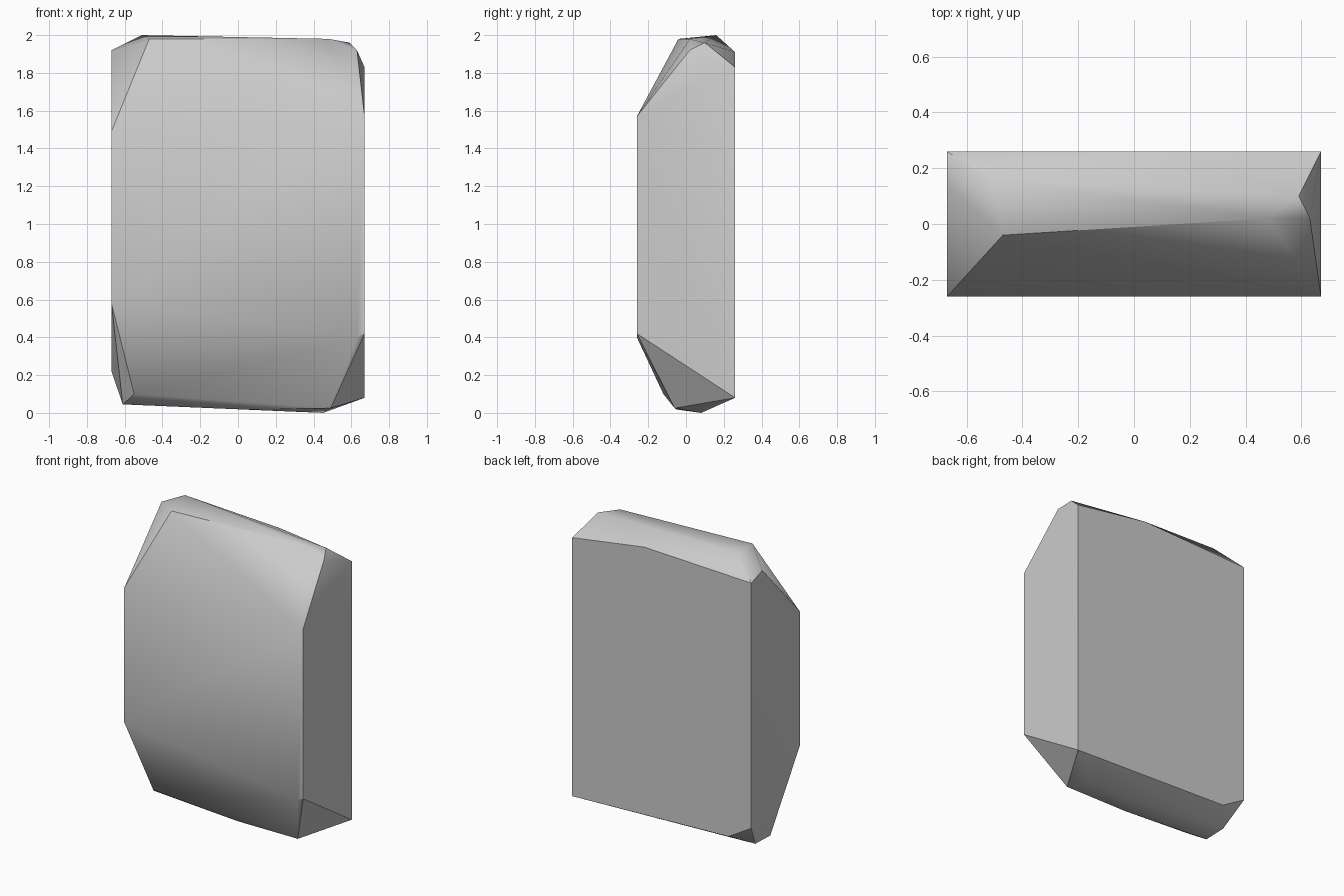
import bpy
import bmesh
import math

# Remove the default cube
default_cube = bpy.data.objects.get("Cube")
if default_cube:
    bpy.data.objects.remove(default_cube, do_unlink=True)

HALF_WIDTH = 0.67
HALF_DEPTH = 0.26


def make_material(name, color):
    mat = bpy.data.materials.new(name)
    mat.use_nodes = True
    mat.diffuse_color = color
    mat.node_tree.nodes["Principled BSDF"].inputs["Base Color"].default_value = color
    return mat


def on_plane(y, outline):
    """Lift a flat (x, z) outline onto a plane of constant depth."""
    return [(x, y, z) for x, z in outline]


# Flat front face of the slab
front_outline = on_plane(-HALF_DEPTH, [
    (-HALF_WIDTH, 1.49), (HALF_WIDTH, 1.57), (HALF_WIDTH, 0.42),
    (0.63, 0.4), (-HALF_WIDTH, 0.58)])

# Flat back face of the slab
back_outline = on_plane(HALF_DEPTH, [
    (-HALF_WIDTH, 1.88), (0.13, 1.91), (HALF_WIDTH, 1.83),
    (HALF_WIDTH, 0.08), (-0.5, 0.12), (-HALF_WIDTH, 0.22)])

# Worn ridge along the top
top_ridge = [
    (-HALF_WIDTH, 0.14, 1.92), (-0.51, 0.16, 2.0), (-0.47, -0.04, 1.98),
    (0.48, 0.02, 1.98), (0.59, 0.1, 1.96), (0.63, 0.02, 1.92)]

# Worn ridge along the bottom
bottom_ridge = [
    (-0.55, -0.12, 0.1), (-0.61, -0.03, 0.045), (-0.61, 0.13, 0.05),
    (0.03, -0.05, 0.018), (0.49, -0.06, 0.025), (0.45, 0.08, 0.0)]

# Wrap the outlines and ridges into one chipped stone slab
bm = bmesh.new()
for point in front_outline + back_outline + top_ridge + bottom_ridge:
    bm.verts.new(point)
bmesh.ops.convex_hull(bm, input=bm.verts)
bmesh.ops.dissolve_limit(bm, angle_limit=math.radians(1),
                         verts=bm.verts, edges=bm.edges)
bmesh.ops.recalc_face_normals(bm, faces=bm.faces)

mesh = bpy.data.meshes.new("stone_slab")
bm.to_mesh(mesh)
bm.free()
mesh.materials.append(make_material("light grey stone", (0.6, 0.6, 0.6, 1)))

stone_slab = bpy.data.objects.new("stone_slab", mesh)
bpy.context.collection.objects.link(stone_slab)

# Soft worn shoulders, crisp chipped edges
bpy.ops.object.select_all(action="DESELECT")
stone_slab.select_set(True)
bpy.context.view_layer.objects.active = stone_slab
bpy.ops.object.shade_smooth_by_angle(angle=math.radians(35))
